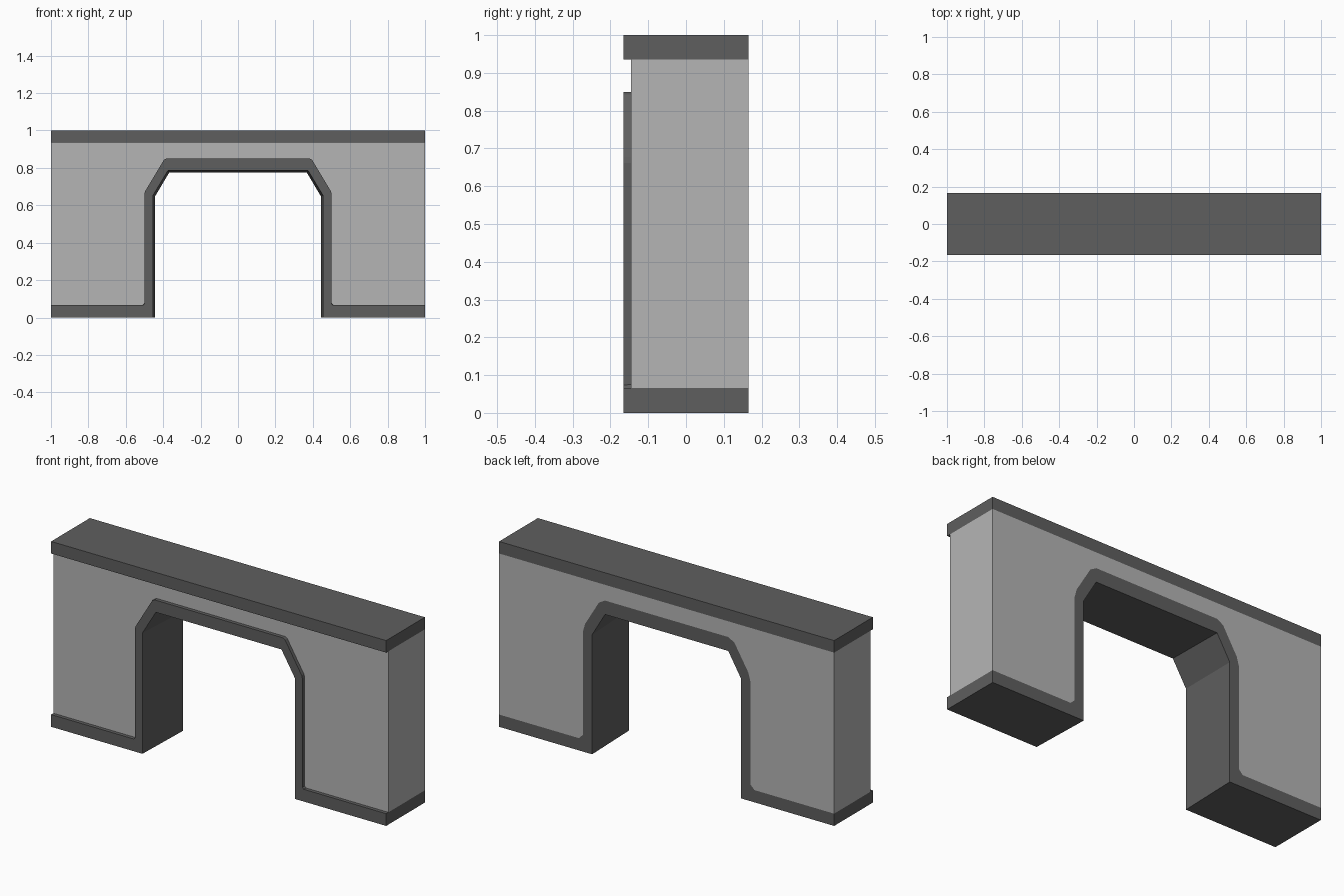
import bpy, bmesh
from mathutils import Vector

if "Cube" in bpy.data.objects:
    bpy.data.objects.remove(bpy.data.objects["Cube"])

FRONT, RECESS, BACK = -0.165, -0.146, 0.165


def material(name, v):
    m = bpy.data.materials.new(name)
    m.diffuse_color = (v, v, v, 1)
    m.use_nodes = True
    m.node_tree.nodes["Principled BSDF"].inputs["Base Color"].default_value = m.diffuse_color
    return m


light = material("light grey wall", 0.462)
dark = material("dark grey trim", 0.114)


def mirrored(half):
    """Right half path (bottom to top) -> full path, left to right."""
    return [(-x, z) for x, z in half] + [(x, z) for x, z in reversed(half)]


def cut_corners(path, c):
    """Replace each inner point of a path with a small chamfer."""
    out = [path[0]]
    for a, p, b in zip(path, path[1:], path[2:]):
        a, p, b = Vector(a), Vector(p), Vector(b)
        out += [tuple(p + (a - p).normalized() * c), tuple(p + (b - p).normalized() * c)]
    return out + [path[-1]]


def loft(name, front, back, y0, y1, mat):
    """Solid between two xz outlines with the same number of points."""
    bm = bmesh.new()
    f = [bm.verts.new((x, y0, z)) for x, z in front]
    b = [bm.verts.new((x, y1, z)) for x, z in back]
    n = len(f)
    bm.faces.new(f)
    bm.faces.new(b[::-1])
    for i in range(n):
        j = (i + 1) % n
        bm.faces.new((f[i], b[i], b[j], f[j]))
    bmesh.ops.recalc_face_normals(bm, faces=bm.faces[:])
    me = bpy.data.meshes.new(name)
    bm.to_mesh(me)
    bm.free()
    me.materials.append(mat)
    ob = bpy.data.objects.new(name, me)
    bpy.context.collection.objects.link(ob)
    return ob


# Outer edge of the trim: plinth top, jamb, knee, lintel
outer = mirrored([(1, 0.066), (0.5, 0.066), (0.5, 0.67), (0.392, 0.85)])
outer_front = cut_corners(outer, 0.008)
outer_back = cut_corners(outer, 0.024)

# Opening, slightly narrower towards the back
inner_front = mirrored([(0.455, 0), (0.455, 0.652), (0.375, 0.785)])
inner_back = mirrored([(0.445, 0), (0.445, 0.645), (0.368, 0.775)])

# Plinth and arch trim in one piece
ends = [(1, 0)]
loft("arch_trim",
     [(-1, 0)] + inner_front + ends + outer_front[::-1],
     [(-1, 0)] + inner_back + ends + outer_back[::-1],
     FRONT, BACK, dark)

# Wall panel, recessed at the front and flush at the back
top = [(1, 0.935), (-1, 0.935)]
loft("wall_panel", outer_front + top, outer_back + top, RECESS, BACK, light)

# Top cap
cap = [(-1, 0.935), (1, 0.935), (1, 1), (-1, 1)]
loft("top_cap", cap, cap, FRONT, BACK, dark)
